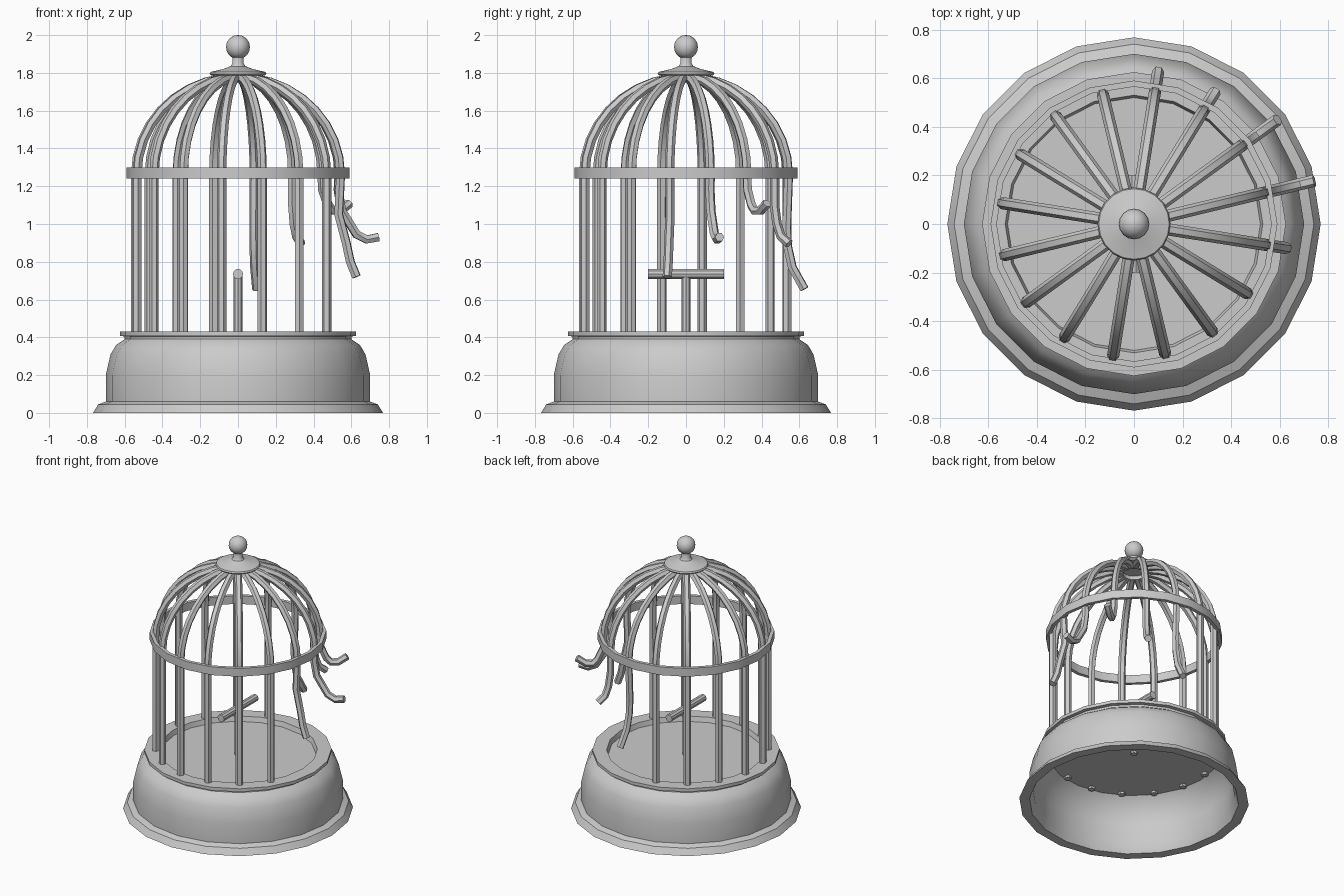
import bpy, bmesh
from math import sin, cos, pi, radians

if "Cube" in bpy.data.objects:
    bpy.data.objects.remove(bpy.data.objects["Cube"])


def finish(obj, angle=35):
    bpy.ops.object.select_all(action='DESELECT')
    obj.select_set(True)
    bpy.context.view_layer.objects.active = obj
    bpy.ops.object.shade_smooth_by_angle(angle=radians(angle))


def lathe(name, profile, sides=20, closed=False):
    bm = bmesh.new()
    rings = [[bm.verts.new((r * cos(2 * pi * i / sides), r * sin(2 * pi * i / sides), z))
              for i in range(sides)] for r, z in profile]
    pairs = list(zip(rings, rings[1:]))
    if closed:
        pairs.append((rings[-1], rings[0]))
    for a, b in pairs:
        for i in range(sides):
            j = (i + 1) % sides
            bm.faces.new((a[i], a[j], b[j], b[i]))
    bmesh.ops.remove_doubles(bm, verts=bm.verts, dist=1e-5)
    bmesh.ops.recalc_face_normals(bm, faces=bm.faces)
    mesh = bpy.data.meshes.new(name)
    bm.to_mesh(mesh)
    bm.free()
    obj = bpy.data.objects.new(name, mesh)
    bpy.context.collection.objects.link(obj)
    finish(obj)
    return obj


def rod(name, points, radius, bevel_res):
    cu = bpy.data.curves.new(name, 'CURVE')
    cu.dimensions = '3D'
    cu.bevel_depth = radius
    cu.bevel_resolution = bevel_res
    cu.use_fill_caps = True
    sp = cu.splines.new('POLY')
    sp.points.add(len(points) - 1)
    for p, co in zip(sp.points, points):
        p.co = (*co, 1)
    obj = bpy.data.objects.new(name, cu)
    bpy.context.collection.objects.link(obj)
    bpy.ops.object.select_all(action='DESELECT')
    obj.select_set(True)
    bpy.context.view_layer.objects.active = obj
    bpy.ops.object.convert(target='MESH')
    finish(bpy.context.object)


# Hollow base with flared foot, top lip and recessed floor
lathe("base", [
    (0, 0.395), (0.52, 0.395), (0.53, 0.43), (0.625, 0.43), (0.625, 0.407),
    (0.60, 0.405), (0.60, 0.39), (0.645, 0.36), (0.675, 0.31), (0.70, 0.20),
    (0.70, 0.06), (0.74, 0.045), (0.768, 0.0), (0.70, 0.0), (0.675, 0.06),
    (0.67, 0.20), (0.645, 0.31), (0.58, 0.38), (0, 0.38)])

# Hoop around the bars
lathe("hoop", [(0.565, 1.24), (0.59, 1.24), (0.59, 1.30), (0.565, 1.30)], closed=True)

# Cap, neck and ball finial
lathe("cap", [(0, 1.785), (0.14, 1.785), (0.15, 1.795), (0.145, 1.805), (0.08, 1.82),
              (0.04, 1.835), (0.03, 1.85), (0.03, 1.89), (0, 1.89)])
lathe("ball", [(0.063 * sin(pi * k / 10), 1.937 - 0.063 * cos(pi * k / 10))
               for k in range(11)], sides=16)

# Bars: straight ones reach the floor, five are torn and bent outwards (r, z)
bent = {
    15: [(0.54, 1.05), (0.58, 0.90), (0.602, 0.80), (0.635, 0.72)],
    0: [(0.545, 1.18), (0.565, 1.07), (0.645, 0.945), (0.70, 0.918), (0.763, 0.93)],
    1: [(0.555, 1.18), (0.59, 1.10), (0.62, 1.07), (0.67, 1.07), (0.73, 1.11)],
    2: [(0.55, 1.10), (0.565, 1.00), (0.59, 0.935), (0.64, 0.895)],
    3: [(0.54, 0.98), (0.545, 0.88), (0.57, 0.77), (0.635, 0.655)],
}
dome = [(0.55 * cos(t), 1.26 + 0.52 * sin(t)) for t in
        [radians(82 - 82 * k / 8) for k in range(9)]]
for n in range(16):
    a = radians(13.5 + 22.5 * n)
    path = dome + bent.get(n, [(0.55, 0.365)])
    rod("bent_bar" if n in bent else "bar",
        [(r * cos(a), r * sin(a), z) for r, z in path], 0.025, 1)

# Perch on a post
rod("perch_post", [(0, 0, 0.365), (0, 0, 0.73)], 0.024, 2)
rod("perch", [(0, -0.2, 0.735), (0, 0.2, 0.735)], 0.027, 3)
